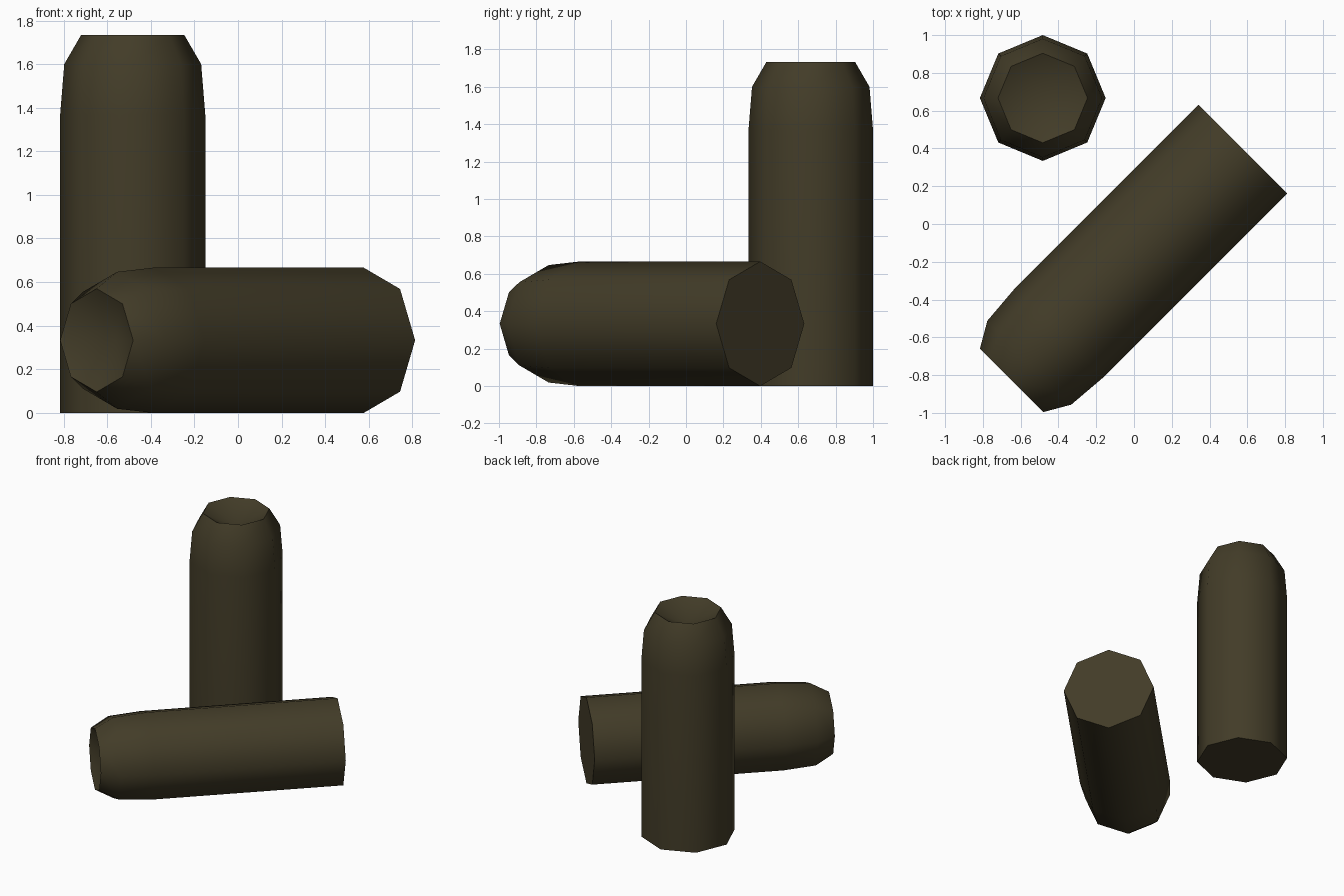
import bpy, bmesh, math
from mathutils import Matrix, Vector

if "Cube" in bpy.data.objects:
    bpy.data.objects.remove(bpy.data.objects["Cube"])

SIDES = 8
# (radius, height) from the flat base up to the hollow tip
PROFILE = [(0.333, 0.0), (0.333, 1.367), (0.314, 1.60), (0.237, 1.733)]
DISH_DEPTH = 0.12

mat = bpy.data.materials.new("dark_olive_metal")
mat.diffuse_color = (0.055, 0.045, 0.021, 1.0)
mat.use_nodes = True
mat.node_tree.nodes["Principled BSDF"].inputs["Base Color"].default_value = mat.diffuse_color


def slug(name, matrix):
    bm = bmesh.new()
    rings = []
    for r, z in PROFILE:
        rings.append([bm.verts.new((r * math.cos(2 * math.pi * i / SIDES),
                                    r * math.sin(2 * math.pi * i / SIDES), z))
                      for i in range(SIDES)])
    # side walls
    for lo, hi in zip(rings, rings[1:]):
        for i in range(SIDES):
            j = (i + 1) % SIDES
            bm.faces.new((lo[i], lo[j], hi[j], hi[i]))
    # flat base
    bm.faces.new(rings[0][::-1])
    # dished tip
    tip = bm.verts.new((0, 0, PROFILE[-1][1] - DISH_DEPTH))
    top = rings[-1]
    for i in range(SIDES):
        bm.faces.new((top[i], top[(i + 1) % SIDES], tip))
    bm.transform(matrix)
    bm.normal_update()
    me = bpy.data.meshes.new(name)
    bm.to_mesh(me)
    bm.free()
    me.materials.append(mat)
    ob = bpy.data.objects.new(name, me)
    bpy.context.collection.objects.link(ob)
    bpy.ops.object.select_all(action='DESELECT')
    ob.select_set(True)
    bpy.context.view_layer.objects.active = ob
    bpy.ops.object.shade_smooth_by_angle(angle=math.radians(60))


# upright piece
slug("standing_slug", Matrix.Translation((-0.483, 0.667, 0)))

# lying piece, tip pointing to the front left
axis = Vector((-1, -1, 0)).normalized()
side = Vector((1, -1, 0)).normalized()
up = axis.cross(side)
rot = Matrix((side, up, axis)).transposed()
rot = Matrix((side, axis.cross(side), axis)).transposed().to_4x4()
slug("lying_slug", Matrix.Translation((0.577, 0.397, 0.333)) @ rot)
